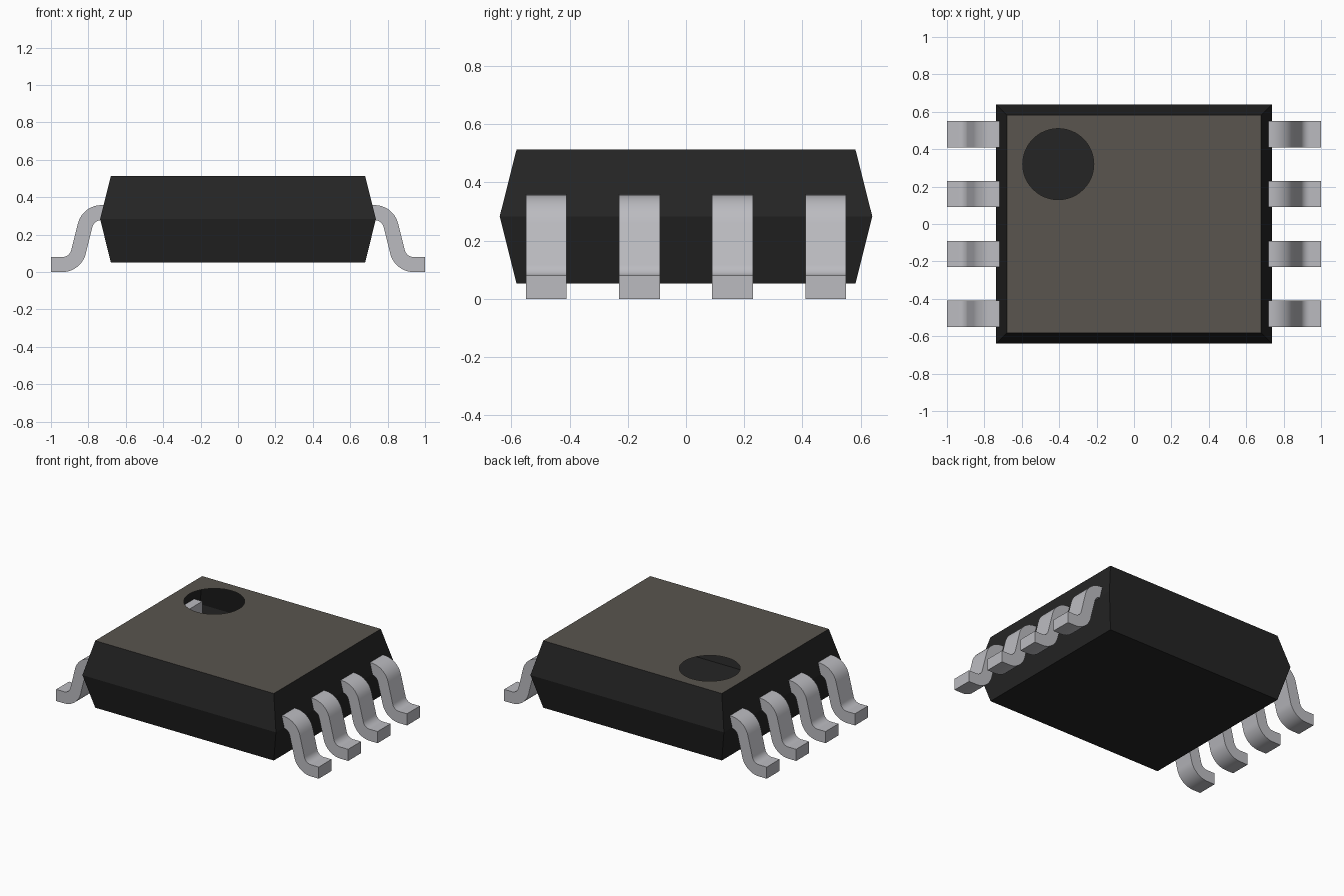
import bpy
import bmesh
from math import radians, cos, sin, tau

cube = bpy.data.objects.get("Cube")
if cube:
    bpy.data.objects.remove(cube, do_unlink=True)


def material(name, rgb):
    mat = bpy.data.materials.new(name)
    mat.use_nodes = True
    mat.diffuse_color = (*rgb, 1)
    mat.node_tree.nodes["Principled BSDF"].inputs["Base Color"].default_value = (*rgb, 1)
    return mat


black = material("black plastic", (0.018, 0.018, 0.018))
grey = material("warm grey top", (0.1, 0.09, 0.077))
metal = material("lead metal", (0.5, 0.5, 0.53))


def finish(bm, name, mats):
    mesh = bpy.data.meshes.new(name)
    bm.to_mesh(mesh)
    bm.free()
    for mat in mats:
        mesh.materials.append(mat)
    obj = bpy.data.objects.new(name, mesh)
    bpy.context.collection.objects.link(obj)
    return obj


def loop_edges(bm, verts):
    return [bm.edges.get(pair) or bm.edges.new(pair)
            for pair in zip(verts, verts[1:] + verts[:1])]


# Hollow body: three rectangular rings, widest at the middle
TOP = 0.513
bm = bmesh.new()
rings = []
for hx, hy, z in ((0.68, 0.582, 0.052), (0.737, 0.64, 0.283), (0.68, 0.582, TOP)):
    rings.append([bm.verts.new((sx * hx, sy * hy, z))
                  for sx, sy in ((-1, -1), (1, -1), (1, 1), (-1, 1))])
bm.faces.new(rings[0][::-1])
for low, high in zip(rings, rings[1:]):
    for i in range(4):
        j = (i + 1) % 4
        bm.faces.new((low[i], low[j], high[j], high[i]))

# Grey top face with the round marker opening
SEGMENTS = 48
hole = [bm.verts.new((-0.405 + 0.19 * cos(tau * i / SEGMENTS),
                      0.32 + 0.19 * sin(tau * i / SEGMENTS), TOP))
        for i in range(SEGMENTS)]
edges = loop_edges(bm, rings[2]) + loop_edges(bm, hole)
bmesh.ops.triangle_fill(bm, edges=edges, use_beauty=True, normal=(0, 0, 1))
bm.normal_update()
for face in bm.faces:
    if all(abs(v.co.z - TOP) < 0.001 for v in face.verts):
        face.material_index = 1
        if face.normal.z < 0:
            face.normal_flip()
finish(bm, "body", [black, grey])


# Gull-wing lead outline: flat foot, S bend, inner end inside the body
INNER, OUTER, BEND, STEPS = 0.05, 0.13, 76, 10


def arc(cx, cz, radius, start, end):
    angles = [radians(start + (end - start) * i / STEPS) for i in range(STEPS + 1)]
    return [(cx + radius * cos(a), cz + radius * sin(a)) for a in angles]


foot = (0.94, 0.13)
shoulder = (0.73, 0.228)
lower = [(1.0, 0.0)] + arc(*foot, OUTER, 270, 270 - BEND)
lower += arc(*shoulder, INNER, 90 - BEND, 90) + [(0.657, shoulder[1] + INNER)]
upper = [(1.0, foot[1] - INNER)] + arc(*foot, INNER, 270, 270 - BEND)
upper += arc(*shoulder, OUTER, 90 - BEND, 90) + [(0.657, shoulder[1] + OUTER)]
outline = lower + upper[::-1]


def make_lead(name, side, y, width=0.14):
    bm = bmesh.new()
    face = bm.faces.new([bm.verts.new((side * x, y - width / 2, z)) for x, z in outline])
    grown = bmesh.ops.extrude_face_region(bm, geom=[face])
    moved = [g for g in grown["geom"] if isinstance(g, bmesh.types.BMVert)]
    bmesh.ops.translate(bm, verts=moved, vec=(0, width, 0))
    # Close the near side if the extrusion consumed it
    for_cap = [e for e in bm.edges if e.is_boundary]
    if for_cap:
        bmesh.ops.holes_fill(bm, edges=for_cap, sides=0)
    bmesh.ops.recalc_face_normals(bm, faces=bm.faces[:])
    obj = finish(bm, name, [metal])
    bpy.ops.object.select_all(action="DESELECT")
    obj.select_set(True)
    bpy.context.view_layer.objects.active = obj
    bpy.ops.object.shade_smooth_by_angle(angle=radians(30))


# Four leads on each side
for side, label in ((1, "left"), (-1, "right")):
    for i in range(4):
        make_lead(f"{label}_lead_{i + 1}", side, -0.48 + 0.32 * i)
